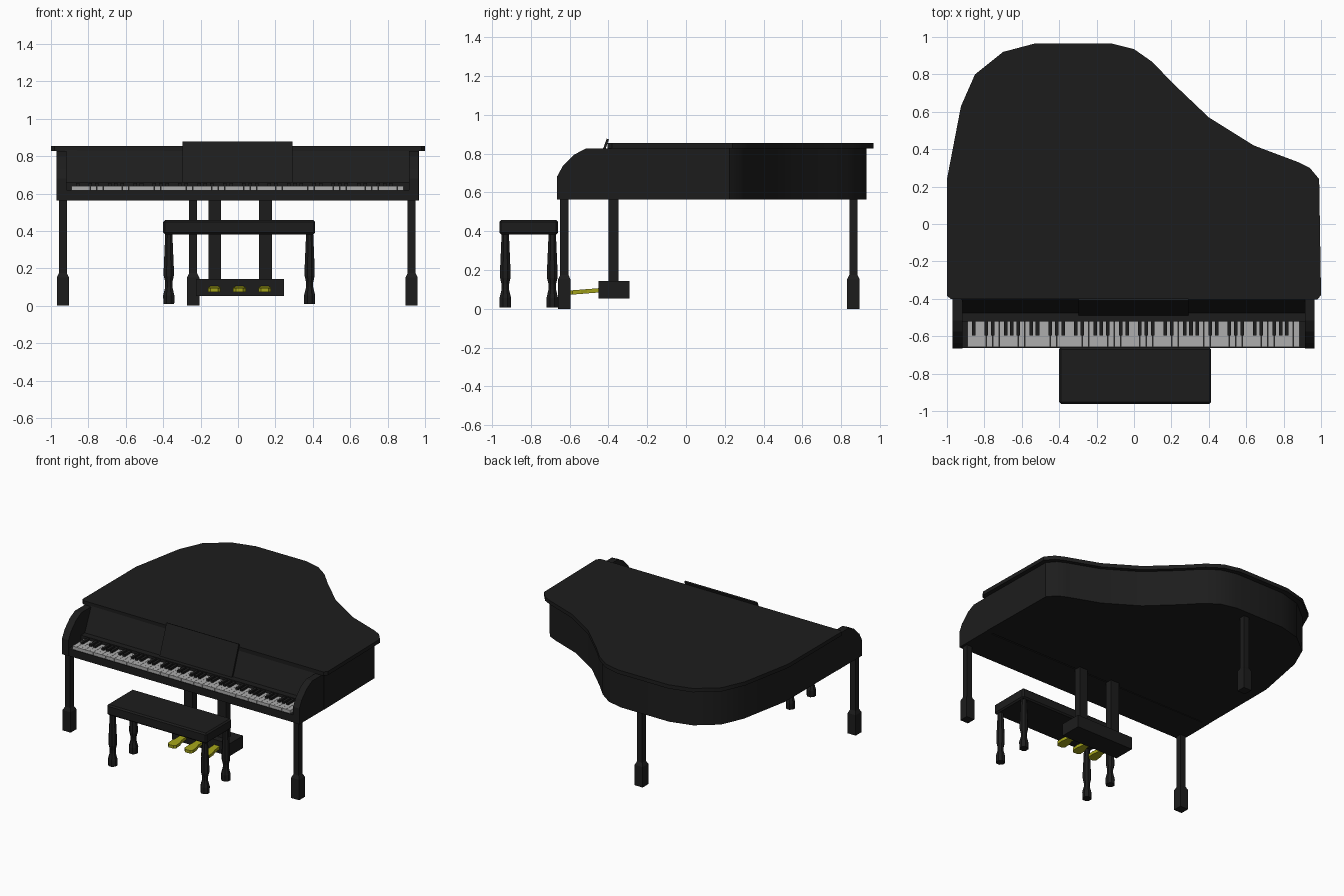
import bpy, bmesh, math
from mathutils import Matrix, Vector

if "Cube" in bpy.data.objects:
    bpy.data.objects.remove(bpy.data.objects["Cube"])


def material(name, rgb):
    m = bpy.data.materials.new(name)
    m.diffuse_color = (*rgb, 1)
    m.use_nodes = True
    m.node_tree.nodes["Principled BSDF"].inputs["Base Color"].default_value = m.diffuse_color
    return m


BLACK = material("black_lacquer", (0.012, 0.012, 0.012))
IVORY = material("white_keys", (0.42, 0.42, 0.42))
BRASS = material("brass", (0.36, 0.36, 0.01))


def finish(name, bm, mat=BLACK, bevel=0, smooth=False):
    bmesh.ops.recalc_face_normals(bm, faces=bm.faces)
    me = bpy.data.meshes.new(name)
    bm.to_mesh(me)
    bm.free()
    me.materials.append(mat)
    ob = bpy.data.objects.new(name, me)
    bpy.context.collection.objects.link(ob)
    if bevel:
        mod = ob.modifiers.new("bevel", "BEVEL")
        mod.width = bevel
        mod.segments = 1
    if smooth:
        bpy.ops.object.select_all(action='DESELECT')
        ob.select_set(True)
        bpy.context.view_layer.objects.active = ob
        bpy.ops.object.shade_smooth_by_angle(angle=math.radians(30))
    return ob


def prism(name, pts, lo, hi, axis='z', mat=BLACK, smooth=False):
    """Extrude an outline: (x, y) along z, or (y, z) along x."""
    bm = bmesh.new()
    place = (lambda p, t: (p[0], p[1], t)) if axis == 'z' else (lambda p, t: (t, p[0], p[1]))
    face = bm.faces.new([bm.verts.new(place(p, lo)) for p in pts])
    ext = bmesh.ops.extrude_face_region(bm, geom=[face])['geom']
    shift = Vector(place((0, 0), hi - lo))
    bmesh.ops.translate(bm, vec=shift, verts=[v for v in ext if isinstance(v, bmesh.types.BMVert)])
    return finish(name, bm, mat, smooth=smooth)


def boxes(name, ranges, mat=BLACK, bevel=0):
    """One mesh made of boxes given as (x0, x1, y0, y1, z0, z1)."""
    bm = bmesh.new()
    for x0, x1, y0, y1, z0, z1 in ranges:
        mid = Vector(((x0 + x1) / 2, (y0 + y1) / 2, (z0 + z1) / 2))
        m = Matrix.Translation(mid) @ Matrix.Diagonal((x1 - x0, y1 - y0, z1 - z0, 1))
        bmesh.ops.create_cube(bm, size=1, matrix=m)
    return finish(name, bm, mat, bevel)


def turned(name, x, y, profile, sides):
    """Leg lofted from (half width, z) rings with the given number of sides."""
    bm = bmesh.new()
    k = 1 / math.cos(math.pi / sides)
    rings = []
    for r, z in profile:
        angles = [(i + 0.5) * math.tau / sides for i in range(sides)]
        rings.append([bm.verts.new((x + r * k * math.cos(a), y + r * k * math.sin(a), z)) for a in angles])
    for a, b in zip(rings, rings[1:]):
        for i in range(sides):
            j = (i + 1) % sides
            bm.faces.new((a[i], a[j], b[j], b[i]))
    bm.faces.new(rings[0])
    bm.faces.new(rings[-1])
    return finish(name, bm)


# Lid and case share one curved outline
outline = [(-0.98, -0.40), (-1.0, -0.385), (-1.0, 0.24), (-0.925, 0.63), (-0.85, 0.80),
           (-0.70, 0.92), (-0.53, 0.965), (-0.12, 0.965), (0.0, 0.935), (0.10, 0.865),
           (0.20, 0.76), (0.40, 0.57), (0.64, 0.42), (0.88, 0.33), (0.94, 0.30),
           (0.99, 0.24), (1.0, -0.38), (0.98, -0.405)]
prism("lid", outline, 0.826, 0.854, smooth=True)
inner = [(x * 0.968, -0.4 + (y + 0.4) * 0.974) for x, y in outline[1:-1]]
prism("case", inner, 0.563, 0.83, smooth=True)

# Curved cheeks either side of the keyboard
cheek = [(-0.38, 0.563), (-0.665, 0.563), (-0.665, 0.68), (-0.635, 0.735),
         (-0.575, 0.795), (-0.515, 0.826), (-0.38, 0.826)]
prism("left_cheek", cheek, -0.97, -0.917, 'x')
prism("right_cheek", cheek, 0.915, 0.966, 'x')

# Key bed, sloping fallboard and music desk
boxes("key_bed", [(-0.93, 0.93, -0.662, -0.39, 0.563, 0.618)])
fallboard = [(-0.39, 0.60), (-0.52, 0.60), (-0.52, 0.662), (-0.475, 0.662), (-0.40, 0.832), (-0.39, 0.832)]
prism("fallboard", fallboard, -0.925, 0.925, 'x')
prism("music_desk", [(-0.488, 0.662), (-0.472, 0.662), (-0.397, 0.873), (-0.408, 0.877)], -0.298, 0.292, 'x')

# Keyboard: 52 white keys from A, with the black keys between them
w, x0 = 1.778 / 52, -0.892
boxes("white_keys", [(x0 + i * w + 0.0007, x0 + (i + 1) * w - 0.0007, -0.657, -0.515, 0.615, 0.641)
                     for i in range(52)], IVORY)
boxes("black_keys", [(x0 + i * w - 0.0095, x0 + i * w + 0.0095, -0.595, -0.515, 0.63, 0.656)
                     for i in range(1, 52) if (i - 1) % 7 in (0, 2, 3, 5, 6)])

# Three square piano legs with heavy feet
piano_leg = [(0.033, 0), (0.033, 0.15), (0.021, 0.175), (0.021, 0.57)]
for name, x, y in (("front_left_leg", -0.936, -0.627), ("front_right_leg", 0.928, -0.627),
                   ("rear_leg", -0.24, 0.862)):
    turned(name, x, y, piano_leg, 4)

# Pedal lyre: two posts, a box and three pedals
boxes("lyre_posts", [(c - 0.034, c + 0.034, -0.40, -0.347, 0.13, 0.57) for c in (-0.125, 0.147)])
boxes("pedal_box", [(-0.225, 0.245, -0.45, -0.29, 0.053, 0.144)])
for i, x in enumerate((-0.127, 0.008, 0.143)):
    pedal = prism(f"pedal_{i + 1}", [(x - 0.022, -0.44), (x - 0.025, -0.51), (x - 0.034, -0.54), (x - 0.034, -0.585),
                                     (x - 0.02, -0.60), (x + 0.02, -0.60), (x + 0.034, -0.585),
                                     (x + 0.034, -0.54), (x + 0.025, -0.51), (x + 0.022, -0.44)],
                  0.085, 0.107, mat=BRASS)
    for v in pedal.data.vertices:  # tip the toe end down
        v.co.z += (v.co.y + 0.44) * 0.08

# Bench: padded seat on four turned legs
boxes("bench_seat", [(-0.40, 0.413, -0.962, -0.66, 0.382, 0.458)], bevel=0.01)
bench_leg = [(0.029, 0.008), (0.03, 0.055), (0.019, 0.10), (0.019, 0.125),
             (0.027, 0.16), (0.027, 0.20), (0.019, 0.385)]
for side, x in (("left", -0.37), ("right", 0.383)):
    for end, y in (("front", -0.931), ("back", -0.689)):
        turned(f"bench_{end}_{side}_leg", x, y, bench_leg, 8)
